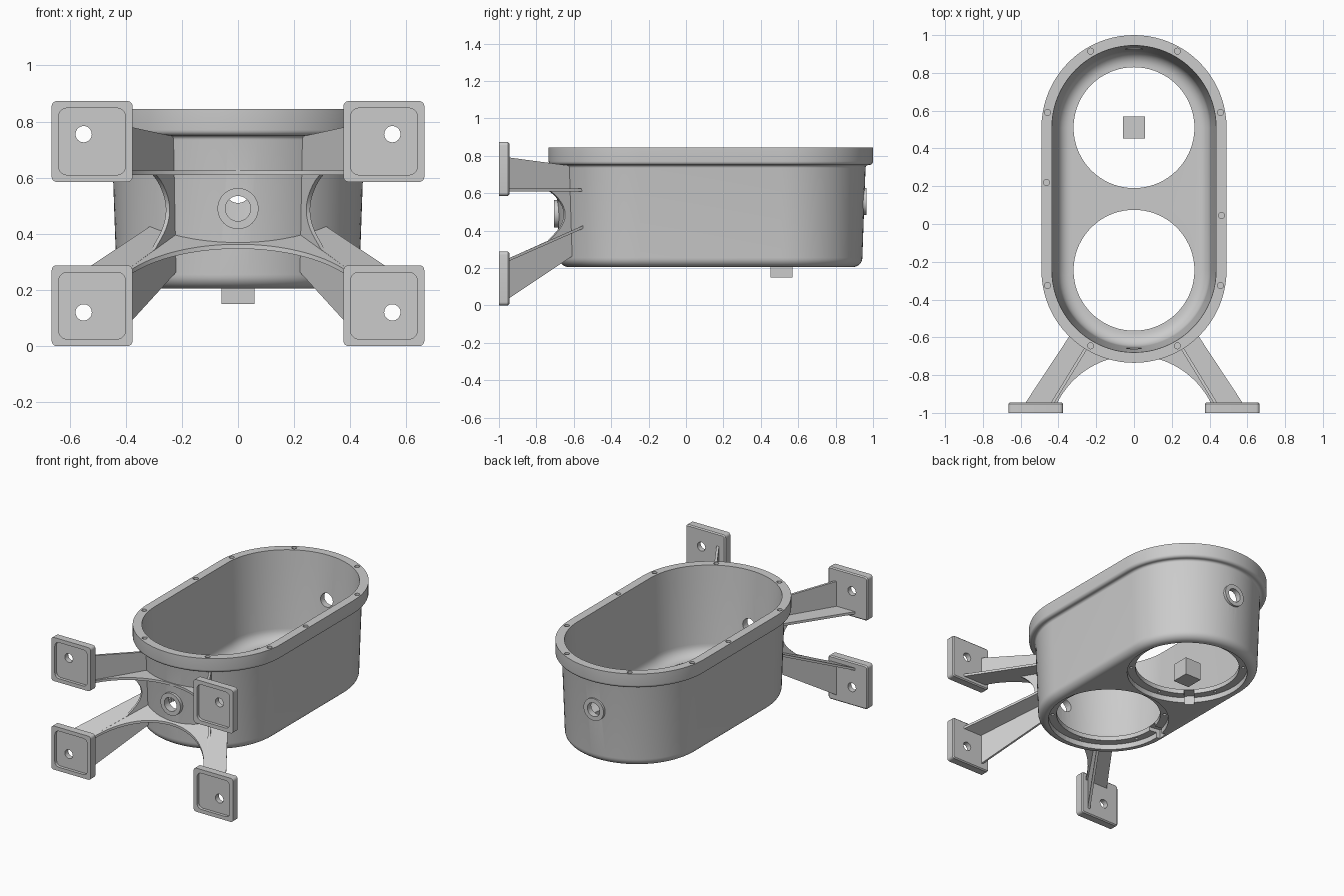
import bpy, bmesh
from math import sin, cos, pi, radians, sqrt, asin
from mathutils import Matrix, Vector

if "Cube" in bpy.data.objects:
    bpy.data.objects.remove(bpy.data.objects["Cube"])

YF, YB = -0.245, 0.51          # centres of the two rounded ends


def finish(name, bm, angle=35):
    bmesh.ops.recalc_face_normals(bm, faces=bm.faces)
    me = bpy.data.meshes.new(name)
    bm.to_mesh(me)
    bm.free()
    ob = bpy.data.objects.new(name, me)
    bpy.context.collection.objects.link(ob)
    if angle:
        select(ob)
        bpy.ops.object.shade_smooth_by_angle(angle=radians(angle))
    return ob


def select(ob):
    bpy.ops.object.select_all(action='DESELECT')
    ob.select_set(True)
    bpy.context.view_layer.objects.active = ob


def loft(name, rings):
    """Skin a list of equal-length closed loops and cap both ends."""
    bm = bmesh.new()
    loops = [[bm.verts.new(p) for p in r] for r in rings]
    n = len(loops[0])
    for a, b in zip(loops, loops[1:]):
        for i in range(n):
            j = (i + 1) % n
            bm.faces.new((a[i], a[j], b[j], b[i]))
    bm.faces.new(loops[0])
    bm.faces.new(loops[-1])
    return finish(name, bm)


def add_cyl(bm, r, start, end, seg=24):
    a, b = Vector(start), Vector(end)
    rot = (b - a).to_track_quat('Z', 'Y').to_matrix().to_4x4()
    bmesh.ops.create_cone(bm, cap_ends=True, segments=seg, radius1=r, radius2=r,
                          depth=(b - a).length, matrix=Matrix.Translation((a + b) / 2) @ rot)


def cut(ob, bm):
    cutter = finish("cutter", bm, 0)
    cutter.hide_render = True
    m = ob.modifiers.new("cut", 'BOOLEAN')
    m.operation, m.solver, m.object = 'DIFFERENCE', 'EXACT', cutter
    m.use_self = True
    select(ob)
    bpy.ops.object.modifier_move_to_index(modifier=m.name, index=0)
    bpy.ops.object.modifier_apply(modifier=m.name)
    bpy.data.objects.remove(cutter)
    bpy.ops.object.shade_smooth_by_angle(angle=radians(35))


def mirror(ob):
    ob.modifiers.new("mirror", 'MIRROR').use_axis[0] = True


def stadium(r, z, n=40):
    back = [(r * cos(pi * i / n), YB + r * sin(pi * i / n), z) for i in range(n + 1)]
    return back + [(-x, YF - (y - YB), z) for x, y, _ in back]


def fillet(cr, cz, rad, a0, a1, n=7):
    return [(cr + rad * cos(radians(a0 + (a1 - a0) * i / n)),
             cz + rad * sin(radians(a0 + (a1 - a0) * i / n))) for i in range(n + 1)]


# Tub: outer wall, flange, inner wall and floor as one section
section = (fillet(0.383, 0.255, 0.05, -90, 0) + fillet(0.465, 0.735, 0.015, 180, 90, 4)
           + fillet(0.47, 0.77, 0.02, -90, 0, 5) + [(0.49, 0.845), (0.435, 0.845), (0.43, 0.76)]
           + fillet(0.335, 0.34, 0.07, 0, -90))
tub = loft("tub", [stadium(r, z) for r, z in section])

# Floor openings with stepped seats, seat holes and side notches
for yc, notch in ((YB, 228), (YF, 172)):
    for r, top in ((0.37, 0.24), (0.32, 0.4)):
        bm = bmesh.new()
        add_cyl(bm, r, (0, yc, 0.1), (0, yc, top), 72)
        cut(tub, bm)
    bm = bmesh.new()
    for k in range(6):
        a = radians(60 * k + 20)
        p = (0.345 * cos(a), yc + 0.345 * sin(a))
        add_cyl(bm, 0.01, (*p, 0.2), (*p, 0.255), 12)
    cut(tub, bm)
    bm = bmesh.new()
    a = radians(notch)
    bmesh.ops.create_cube(bm, size=1, matrix=Matrix.Translation(
        (0.345 * cos(a), yc + 0.345 * sin(a), 0.225))
        @ Matrix.Rotation(a, 4, 'Z') @ Matrix.Diagonal((0.1, 0.06, 0.08, 1)))
    cut(tub, bm)

# Flange bolt holes and wall ports
bm = bmesh.new()
bolts = [(s * x, y) for s in (1, -1)
         for x, y in ((0.23, 0.915), (0.458, 0.59), (0.458, -0.325), (0.23, -0.645))]
for x, y in bolts + [(-0.463, 0.22), (0.463, 0.045)]:
    add_cyl(bm, 0.016, (x, y, 0.79), (x, y, 0.9), 16)
ports = (("front_port_boss", -0.665, -0.705, 0.49), ("back_port_boss", 0.935, 0.965, 0.555))
for _, y0, y1, z in ports:
    d = 0.1 if y1 > 0 else -0.1
    add_cyl(bm, 0.045, (0, y0 - d, z), (0, y1 + d, z), 32)
cut(tub, bm)

# Port bosses as short tubes
for name, y0, y1, z in ports:
    bm = bmesh.new()
    add_cyl(bm, 0.073, (0, y0, z), (0, y1, z), 48)
    boss = finish(name, bm)
    bm = bmesh.new()
    add_cyl(bm, 0.045, (0, y0 - 0.1, z), (0, y1 + 0.1, z), 32)
    cut(boss, bm)


# Mounting feet: rounded square pads with a shallow recess and a hole
def pad(h, rad, y, zc):
    pts = []
    for k, (sx, sz) in enumerate(((1, 1), (-1, 1), (-1, -1), (1, -1))):
        for i in range(6):
            a = pi / 2 * (k + i / 5)
            pts.append((0.52 + sx * (h - rad) + rad * cos(a), y,
                        zc + sz * (h - rad) + rad * sin(a)))
    return pts


for name, zc, zh in (("lower_foot", 0.144, 0.12), ("upper_foot", 0.729, 0.755)):
    foot = loft(name, [pad(0.137, 0.012, -0.945, zc), pad(0.144, 0.018, -0.952, zc),
                       pad(0.144, 0.018, -1, zc), pad(0.119, 0.03, -1, zc),
                       pad(0.119, 0.03, -0.98, zc)])
    bm = bmesh.new()
    add_cyl(bm, 0.029, (0.55, -1.1, zh), (0.55, -0.9, zh), 32)
    cut(foot, bm)
    mirror(foot)

# Horizontal and sloping arm plates, scooped at the front
R = 0.455
a0 = asin(0.405 / R)
plan = [(0.575, -0.947)]
plan += [(0.428 * sin(a), YF - 0.428 * cos(a)) for a in
         [radians(46 - 92 * i / 24) for i in range(25)]]
plan += [(-0.575, -0.947), (-0.405, -0.947)]
plan += [(R * sin(a), -1.151 + R * cos(a)) for a in [-a0 + 2 * a0 * i / 32 for i in range(33)]]
plan += [(0.405, -0.947)]
for name, z0, slope in (("upper_arm_plate", 0.61, 0), ("lower_arm_plate", 0.40, 0.44)):
    loft(name, [[(x, y, z0 + t + slope * (y + 0.575)) for x, y in plan] for t in (0, 0.016)])

# Upright arm webs with an arched cut between the two plates
outline = [(-0.947, 0.615), (-0.735, 0.615)]
for i in range(1, 12):
    t = i / 12
    outline.append((-0.735 + 0.085 * sin(pi * t) ** 0.8, 0.615 - 0.26 * t))
outline += [(-0.735, 0.345), (-0.947, 0.25), (-0.947, 0.04), (-0.61, 0.265),
            (-0.61, 0.745), (-0.947, 0.79)]
web = loft("arm_web", [[(0.43 + (-0.945 - y) * 0.61 + s * 0.85, y + s * 0.52, z)
                        for y, z in outline] for s in (-0.008, 0.008)])
mirror(web)

# Loose cube centred below the rear opening
bm = bmesh.new()
bmesh.ops.create_cube(bm, size=0.117, matrix=Matrix.Translation((0, YB, 0.208)))
finish("centre_block", bm)
